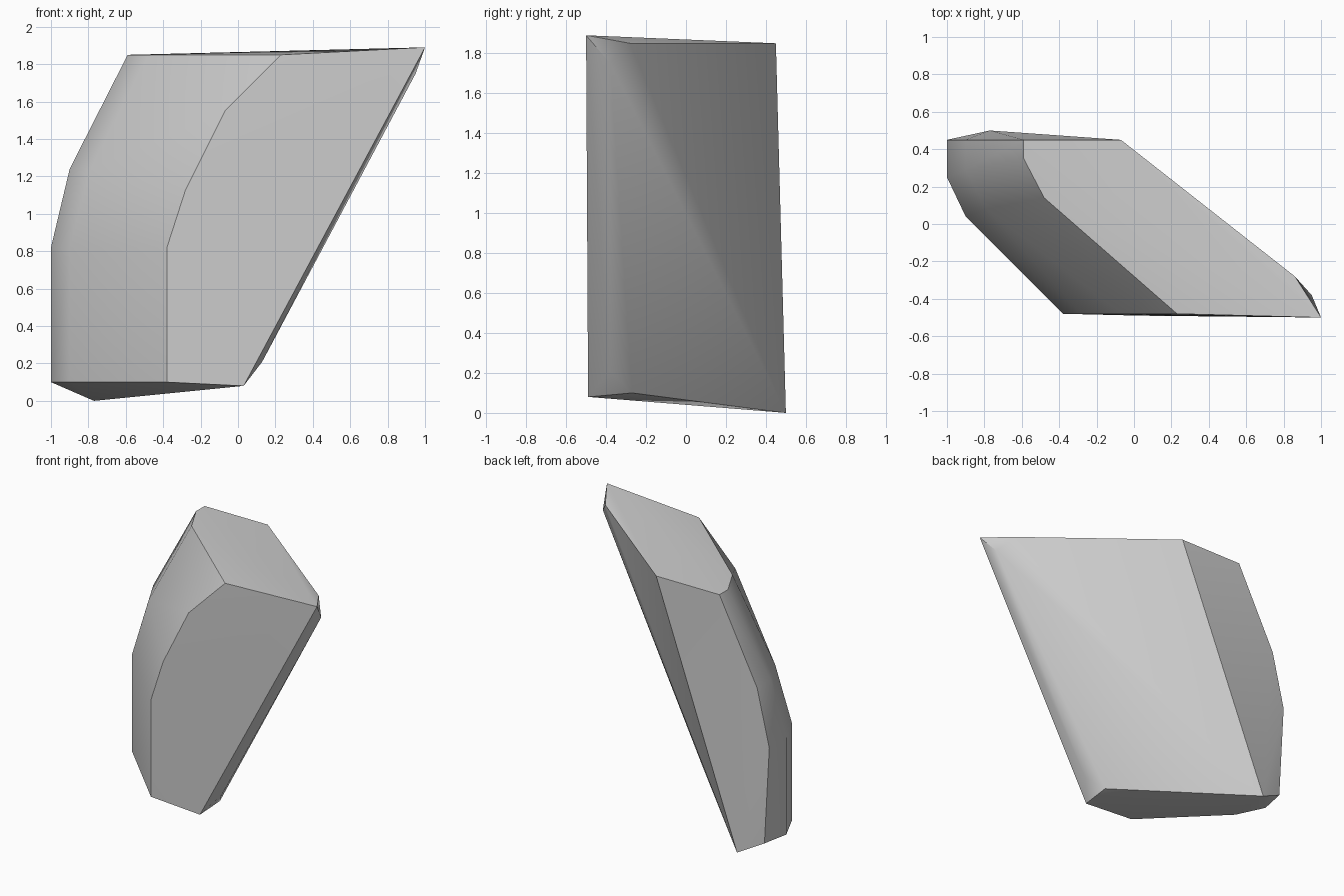
import bpy
import bmesh
import math

default_cube = bpy.data.objects.get("Cube")
if default_cube:
    bpy.data.objects.remove(default_cube, do_unlink=True)


def make_material(name, colour):
    material = bpy.data.materials.new(name)
    material.use_nodes = True
    material.diffuse_color = colour
    shader = material.node_tree.nodes["Principled BSDF"]
    shader.inputs["Base Color"].default_value = colour
    shader.inputs["Roughness"].default_value = 0.8
    return material


def profile_at_depth(depth, profile):
    """Place an upright x-z profile at a fixed depth."""
    return [(x, depth, z) for x, z in profile]


def outline_at_height(height, outline):
    """Place a flat x-y outline at a fixed height."""
    return [(x, y, height) for x, y in outline]


def build_hull(name, points, material, sharp_angle):
    """Wrap corner points in a faceted skin with softened shallow edges."""
    mesh = bpy.data.meshes.new(name)
    bm = bmesh.new()
    for point in points:
        bm.verts.new(point)
    hull = bmesh.ops.convex_hull(bm, input=bm.verts[:])
    unused = {item for key in ("geom_interior", "geom_unused")
              for item in hull[key] if isinstance(item, bmesh.types.BMVert)}
    bmesh.ops.delete(bm, geom=list(unused), context="VERTS")
    bmesh.ops.recalc_face_normals(bm, faces=bm.faces[:])
    bm.to_mesh(mesh)
    bm.free()
    mesh.materials.append(material)
    rock = bpy.data.objects.new(name, mesh)
    bpy.context.collection.objects.link(rock)
    bpy.ops.object.select_all(action="DESELECT")
    rock.select_set(True)
    bpy.context.view_layer.objects.active = rock
    bpy.ops.object.shade_smooth_by_angle(angle=sharp_angle)
    return rock


# Front and back cliffs share a curved left edge
front = profile_at_depth(-0.48, [(-0.38, 0.1), (-0.38, 0.82), (-0.28, 1.13),
                                 (-0.07, 1.55), (0.23, 1.85)])
back = profile_at_depth(0.45, [(-0.96, 0.1), (-1, 0.82), (-0.9, 1.24),
                               (-0.59, 1.85), (-0.07, 1.85)])

# Rounded left corner, from foot to shoulder
corner = []
for height in (0.1, 0.82):
    corner += outline_at_height(height, [(-1, 0.25), (-0.9, 0.04)])
corner += outline_at_height(1.24, [(-0.9, 0.29), (-0.79, 0.08)])
corner += outline_at_height(1.85, [(-0.59, 0.35), (-0.48, 0.14)])

# Chipped right edge, with the overhanging tip and the lowest points
chips = outline_at_height(1.85, [(0.86, -0.28)])
chips += outline_at_height(0.1, [(0.04, -0.27)])
chips += profile_at_depth(-0.38, [(0.95, 1.75), (0.13, 0.21)])
tips = [(1, -0.5, 1.89), (0.03, -0.49, 0.08), (-0.77, 0.5, 0)]

stone = make_material("grey stone", (0.6, 0.6, 0.6, 1))
build_hull("rock", front + back + corner + chips + tips, stone, math.radians(30))
